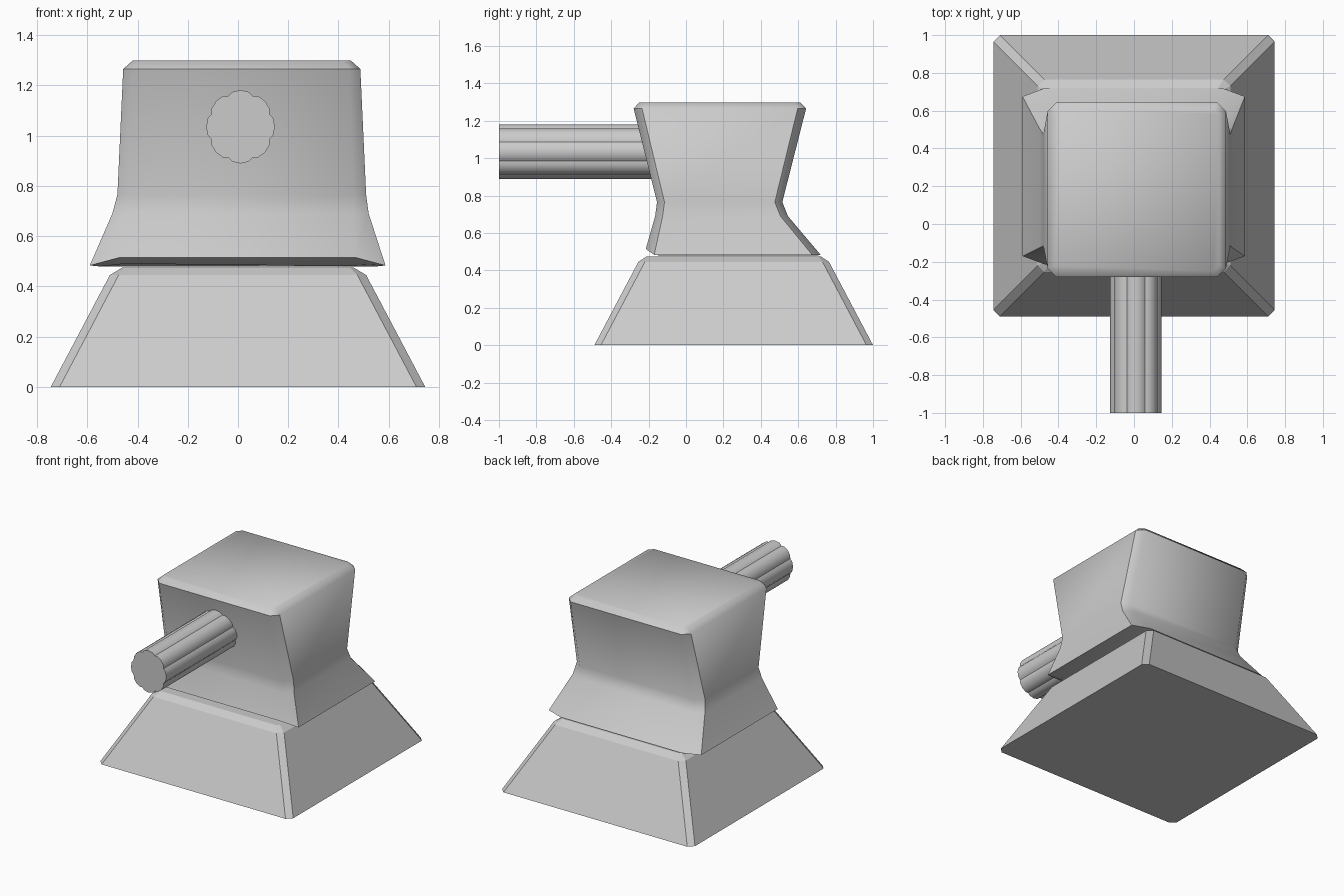
import bpy, math

if "Cube" in bpy.data.objects:
    bpy.data.objects.remove(bpy.data.objects["Cube"])


def ring(x0, x1, y0, y1, z, cx, cy, z_front=None):
    """Chamfered rectangle, counter-clockwise seen from above."""
    zf = z if z_front is None else z_front
    return [(x0 + cx, y0, zf), (x1 - cx, y0, zf), (x1, y0 + cy, z), (x1, y1 - cy, z),
            (x1 - cx, y1, z), (x0 + cx, y1, z), (x0, y1 - cy, z), (x0, y0 + cy, z)]


def loft(name, rings, smooth=None):
    n = len(rings[0])
    verts = [p for r in rings for p in r]
    faces = [list(range(n))[::-1], [(len(rings) - 1) * n + i for i in range(n)]]
    for k in range(len(rings) - 1):
        for i in range(n):
            j = (i + 1) % n
            faces.append([k * n + i, k * n + j, (k + 1) * n + j, (k + 1) * n + i])
    mesh = bpy.data.meshes.new(name)
    mesh.from_pydata(verts, [], faces)
    mesh.update()
    obj = bpy.data.objects.new(name, mesh)
    bpy.context.collection.objects.link(obj)
    if smooth:
        bpy.ops.object.select_all(action='DESELECT')
        obj.select_set(True)
        bpy.context.view_layer.objects.active = obj
        bpy.ops.object.shade_smooth_by_angle(angle=math.radians(smooth))
    return obj


# Tapered pedestal with chamfered corners and top edge
loft("base", [
    ring(-0.745, 0.745, -0.49, 1.0, 0.0, 0.035, 0.035),
    ring(-0.51, 0.51, -0.255, 0.765, 0.445, 0.035, 0.035),
    ring(-0.46, 0.46, -0.21, 0.72, 0.475, 0.015, 0.015),
])

# Waisted head with a flared skirt whose front hem is slightly raised
loft("head", [
    ring(-0.55, 0.55, -0.17, 0.70, 0.479, 0.10, 0.04, 0.49),
    ring(-0.59, 0.587, -0.215, 0.72, 0.483, 0.12, 0.045, 0.515),
    ring(-0.50, 0.52, -0.165, 0.545, 0.69, 0.06, 0.04),
    ring(-0.48, 0.51, -0.155, 0.515, 0.765, 0.05, 0.04),
    ring(-0.457, 0.487, -0.28, 0.642, 1.265, 0.045, 0.045),
    ring(-0.42, 0.45, -0.25, 0.61, 1.298, 0.03, 0.03),
], smooth=48)

# Fluted rod running forward, eight shallow lobes
profile = []
for lobe in range(8):
    for offset, radius in ((-22.5, 0.93), (-14, 1.0), (0, 1.02), (14, 1.0)):
        a = math.radians(lobe * 45 + offset)
        profile.append((0.01 + 0.134 * radius * math.cos(a),
                        1.035 + 0.143 * radius * math.sin(a)))
loft("rod", [[(x, y, z) for x, z in reversed(profile)] for y in (-1.0, -0.15)], smooth=35)
